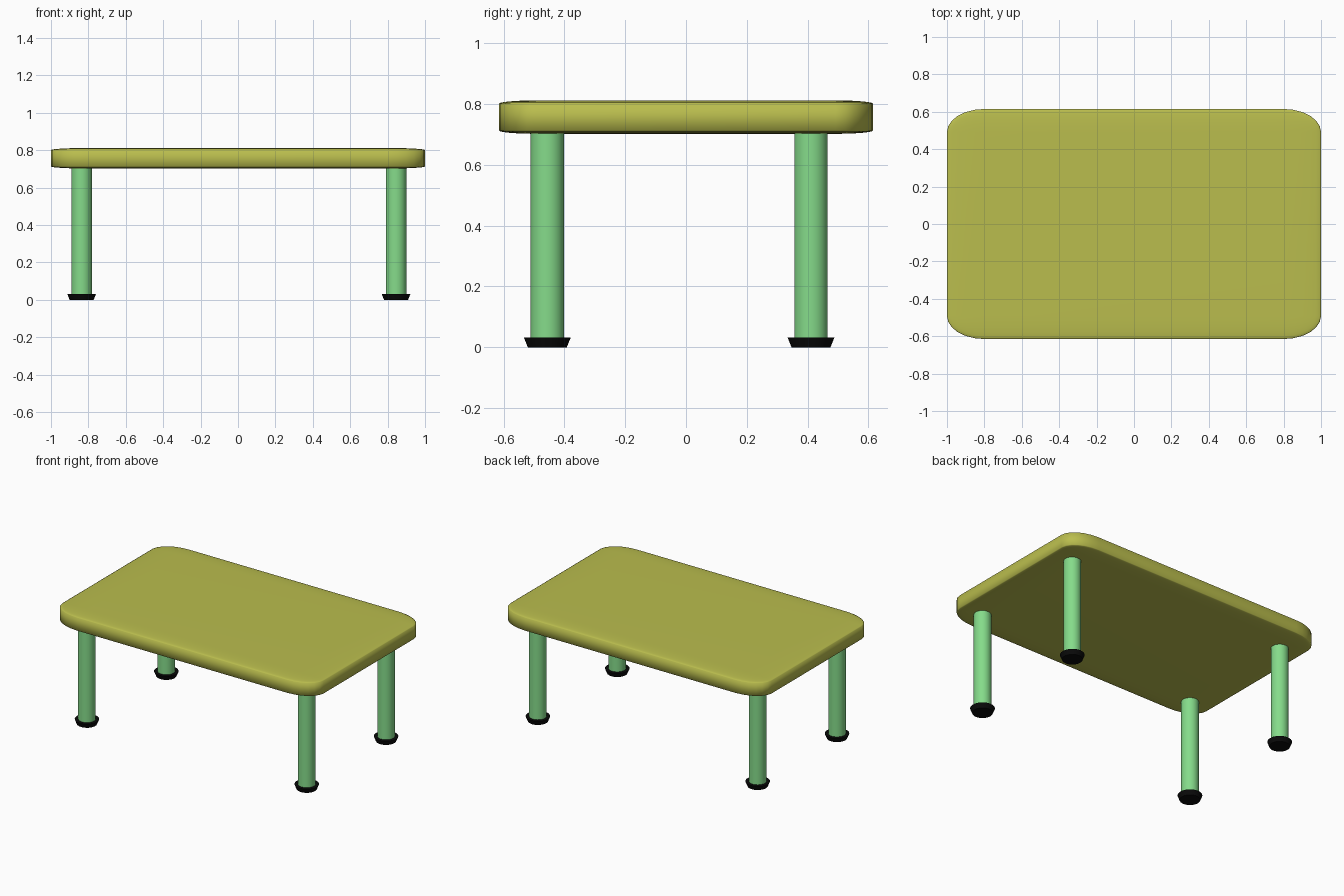
import bpy, math

if "Cube" in bpy.data.objects:
    bpy.data.objects.remove(bpy.data.objects["Cube"])


def material(name, color):
    m = bpy.data.materials.new(name)
    m.diffuse_color = (*color, 1)
    m.use_nodes = True
    m.node_tree.nodes["Principled BSDF"].inputs["Base Color"].default_value = m.diffuse_color
    return m


olive = material("olive yellow", (0.49, 0.51, 0.075))
green = material("light green", (0.235, 0.71, 0.255))
black = material("black", (0.003, 0.003, 0.003))


def finish(name, mat, angle):
    ob = bpy.context.object
    ob.name = name
    ob.data.materials.append(mat)
    bpy.ops.object.shade_smooth_by_angle(angle=math.radians(angle))
    return ob


# Tabletop: rounded cube flattened to a slab, so the rounding is wide but thin
bpy.ops.mesh.primitive_cube_add(size=2, location=(0, 0, 0.757))
top = bpy.context.object
bevel = top.modifiers.new("rounding", 'BEVEL')
bevel.width = 0.2
bevel.segments = 6
bpy.ops.object.modifier_apply(modifier="rounding")
top.scale = (1, 0.615, 0.055)
bpy.ops.object.transform_apply(location=False, rotation=False, scale=True)
finish("tabletop", olive, 180)

# Four round legs, each with a tapered foot
for side, x in (("left", -0.836), ("right", 0.845)):
    for end, y in (("front", -0.456), ("back", 0.411)):
        bpy.ops.mesh.primitive_cylinder_add(
            vertices=32, radius=0.055, depth=0.69, location=(x, y, 0.365))
        finish(f"{end}_{side}_leg", green, 40)
        bpy.ops.mesh.primitive_cone_add(
            vertices=32, radius1=0.064, radius2=0.077, depth=0.032,
            location=(x, y, 0.016))
        finish(f"{end}_{side}_foot", black, 40)
